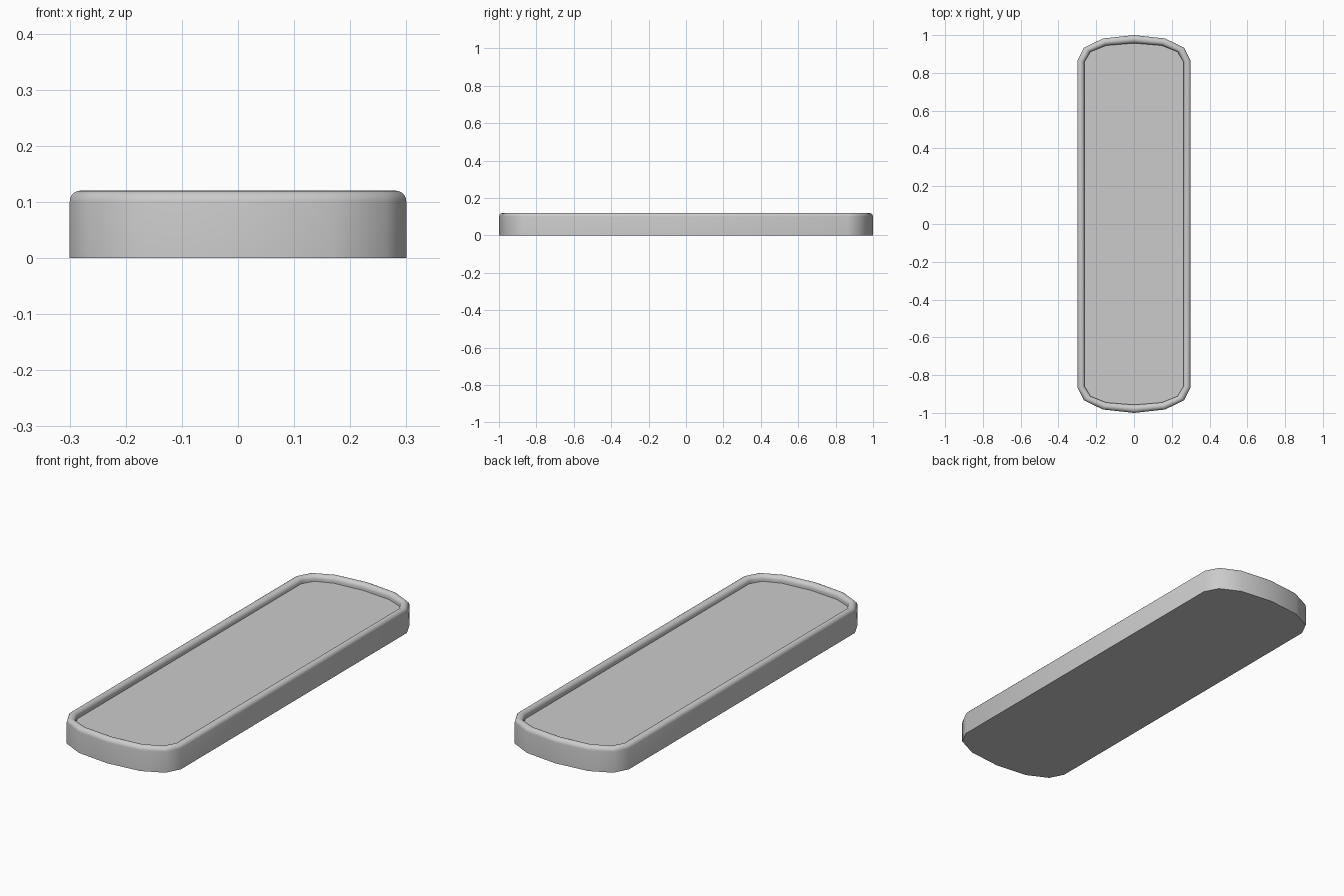
import bpy, bmesh, math

if "Cube" in bpy.data.objects:
    bpy.data.objects.remove(bpy.data.objects["Cube"])

# Quarter outlines of the outer wall and of the recess floor (side to end centre)
OUTER = [(0.30, 0.865), (0.265, 0.933), (0.165, 0.982), (0.0, 1.0)]
INNER = [(0.262, 0.858), (0.23, 0.912), (0.147, 0.945), (0.0, 0.957)]
HEIGHT, FLOOR, RIM = 0.12, 0.09, 0.02


def full_outline(quarter):
    """Mirror a quarter outline into a closed loop, counter-clockwise."""
    half = quarter + [(-x, y) for x, y in reversed(quarter[:-1])]
    return half + [(-x, -y) for x, y in half]


outer, inner = full_outline(OUTER), full_outline(INNER)

# Rim cross-section: (0 = outer wall, 1 = inner wall, height)
steps = 10
section = [(0, 0)]
for i in range(steps + 1):
    a = math.pi * i / steps
    section.append(((1 - math.cos(a)) / 2, HEIGHT - RIM + RIM * math.sin(a)))
section.append((1, FLOOR))

# Tray body: wall, rounded rim, recessed floor and flat underside
bm = bmesh.new()
rings = []
for t, z in section:
    rings.append([bm.verts.new((ox + (ix - ox) * t, oy + (iy - oy) * t, z))
                  for (ox, oy), (ix, iy) in zip(outer, inner)])
n = len(outer)
for low, high in zip(rings, rings[1:]):
    for i in range(n):
        j = (i + 1) % n
        bm.faces.new((low[i], low[j], high[j], high[i]))
bm.faces.new(rings[-1])
bm.faces.new(rings[0][::-1])

mesh = bpy.data.meshes.new("tray")
bm.to_mesh(mesh)
bm.free()
tray = bpy.data.objects.new("tray", mesh)
bpy.context.collection.objects.link(tray)

# Smooth wall and rim, sharp floor and base edges
bpy.context.view_layer.objects.active = tray
tray.select_set(True)
bpy.ops.object.shade_smooth_by_angle(angle=math.radians(40))
